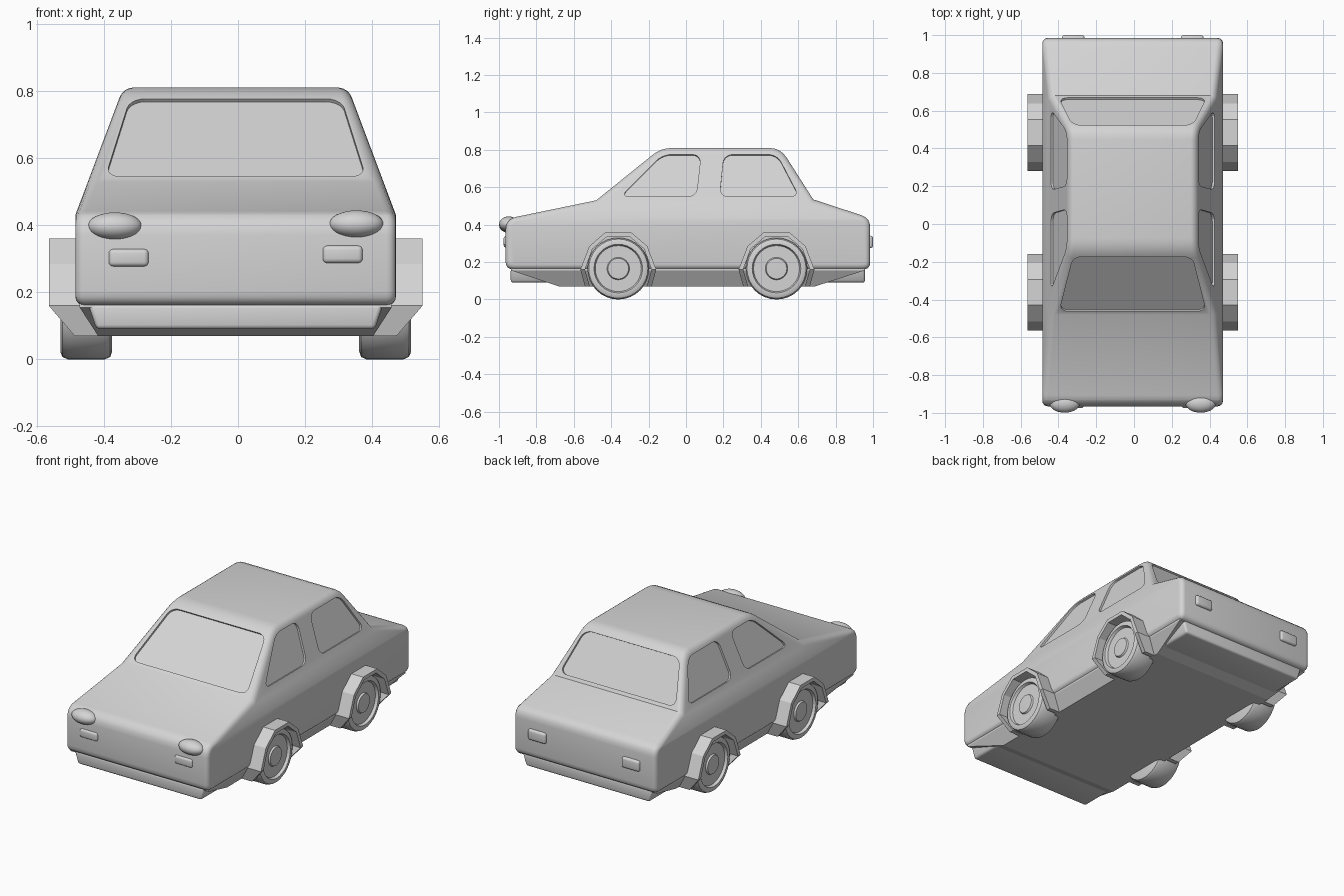
import bpy, bmesh, math
from mathutils import Vector, Matrix

if "Cube" in bpy.data.objects:
    bpy.data.objects.remove(bpy.data.objects["Cube"])

CENTRE_X = -0.007
HALF_WIDTH, BELT, LEAN = 0.478, 0.43, 0.376

grey = bpy.data.materials.new("light_grey")
grey.use_nodes = True
colour = (0.66, 0.66, 0.66, 1)
grey.diffuse_color = colour
grey.node_tree.nodes["Principled BSDF"].inputs["Base Color"].default_value = colour


def finish(name, bm, smooth=True):
    bmesh.ops.recalc_face_normals(bm, faces=bm.faces)
    mesh = bpy.data.meshes.new(name)
    bm.to_mesh(mesh)
    bm.free()
    mesh.materials.append(grey)
    obj = bpy.data.objects.new(name, mesh)
    bpy.context.collection.objects.link(obj)
    obj.location.x = CENTRE_X
    if smooth:
        smooth_shade(obj)
    return obj


def smooth_shade(obj):
    bpy.ops.object.select_all(action='DESELECT')
    obj.select_set(True)
    bpy.context.view_layer.objects.active = obj
    bpy.ops.object.shade_smooth_by_angle(angle=math.radians(32))


def loft(bm, rings):
    """Skin a row of closed rings and cap both ends."""
    rows = [[bm.verts.new(p) for p in ring] for ring in rings]
    for a, b in zip(rows, rows[1:]):
        for i in range(len(a)):
            j = (i + 1) % len(a)
            bm.faces.new((a[i], a[j], b[j], b[i]))
    bm.faces.new(rows[0])
    bm.faces.new(rows[-1])
    return rows


def rounded(corners):
    """Round each (y, z, trim) corner of a closed profile."""
    out = []
    for i, (y, z, trim) in enumerate(corners):
        p = Vector((y, z))
        if not trim:
            out.append(p)
            continue
        a = p + (Vector(corners[i - 1][:2]) - p).normalized() * trim
        b = p + (Vector(corners[(i + 1) % len(corners)][:2]) - p).normalized() * trim
        for k in range(5):
            t = k / 4
            out.append(a * (1 - t) ** 2 + p * 2 * t * (1 - t) + b * t * t)
    return out


def inset(points, d):
    """Move a clockwise profile inward by d with mitred corners."""
    out = []
    for i, p in enumerate(points):
        e = (p - points[i - 1]).normalized()
        f = (points[(i + 1) % len(points)] - p).normalized()
        n1, n2 = Vector((e.y, -e.x)), Vector((f.y, -f.x))
        out.append(p + (n1 + n2) * d / (1 + n1.dot(n2)))
    return out


def half_width(z):
    return HALF_WIDTH - max(0, z - BELT) * LEAN


# Body shell: side profile with rounded flanks, leaning in above the belt line
profile = rounded([(-0.965, 0.16, 0.045), (-0.965, 0.43, 0.06), (-0.48, 0.53, 0),
                   (-0.133, 0.81, 0.06), (0.505, 0.81, 0.06), (0.68, 0.535, 0),
                   (0.985, 0.435, 0.05), (0.985, 0.16, 0.04)])
EDGE = 0.028
layers = []
for k in range(5):
    a = math.pi / 2 * k / 4
    layers.append((HALF_WIDTH - EDGE * (1 - math.cos(a)), EDGE * (1 - math.sin(a))))
layers += [(-x, d) for x, d in reversed(layers)]
bm = bmesh.new()
loft(bm, [[(x, p.x, p.y) for p in inset(profile, d)] for x, d in layers])
bmesh.ops.bisect_plane(bm, geom=bm.verts[:] + bm.edges[:] + bm.faces[:],
                       plane_co=(0, 0, BELT), plane_no=(0, 0, 1), dist=0.0001)
for v in bm.verts:
    v.co.x -= math.copysign(HALF_WIDTH - half_width(v.co.z), v.co.x)
body = finish("body_shell", bm, False)


# Window recesses: shallow rounded pockets cut into the shell
def pocket(bm, corners, outward):
    c = [Vector(p) for p in corners]
    n = (c[1] - c[0]).cross(c[2] - c[0]).normalized()
    if n.dot(Vector(outward)) < 0:
        n.negate()
    low, high = loft(bm, [[p - n * 0.012 for p in c], [p + n * 0.06 for p in c]])
    edges = [bm.edges.get((a, b)) for a, b in zip(low, high)]
    bmesh.ops.bevel(bm, geom=edges, offset=0.045, segments=5, profile=0.5,
                    affect='EDGES')


def screen(bm, base, top, z0, z1, w0, w1, outward):
    """Pocket on a sloping screen running from base to top (y, z)."""
    def y(z):
        return base[0] + (top[0] - base[0]) * (z - base[1]) / (top[1] - base[1])
    pocket(bm, [(-w0, y(z0), z0), (w0, y(z0), z0), (w1, y(z1), z1), (-w1, y(z1), z1)],
           outward)


bm = bmesh.new()
screen(bm, (-0.48, 0.53), (-0.133, 0.81), 0.545, 0.777, 0.388, 0.315, (0, -1, 1))
screen(bm, (0.68, 0.535), (0.505, 0.81), 0.553, 0.777, 0.39, 0.32, (0, 1, 1))
side_windows = [[(-0.35, 0.55), (-0.125, 0.775), (0.08, 0.775), (0.055, 0.55)],
                [(0.18, 0.55), (0.203, 0.775), (0.487, 0.775), (0.605, 0.55)]]
for side in (-1, 1):
    for window in side_windows:
        pocket(bm, [(side * half_width(z), y, z) for y, z in window], (side, 0, 0.4))
cutter = finish("window_cutter", bm, False)
cutter.hide_render = True
mod = body.modifiers.new("windows", 'BOOLEAN')
mod.object = cutter
mod.operation = 'DIFFERENCE'
mod.solver = 'EXACT'
smooth_shade(body)
bpy.ops.object.modifier_apply(modifier=mod.name)
bpy.data.objects.remove(cutter)
smooth_shade(body)


# Underbody tray, narrowing toward the floor
def rectangle(w, y0, y1, z):
    return [(-w, y0, z), (w, y0, z), (w, y1, z), (-w, y1, z)]


bm = bmesh.new()
loft(bm, [rectangle(0.41, -0.68, 0.69, 0.07), rectangle(0.465, -0.935, 0.955, 0.155),
          rectangle(0.465, -0.935, 0.955, 0.2)])
finish("underbody", bm, False)

# Bumpers
for name, y0, y1 in (("front_bumper", -0.937, -0.65), ("rear_bumper", 0.65, 0.957)):
    bm = bmesh.new()
    loft(bm, [rectangle(0.415, y0, y1, 0.09), rectangle(0.44, y0, y1, 0.165)])
    bmesh.ops.bevel(bm, geom=bm.edges[:], offset=0.013, segments=3, profile=0.5,
                    affect='EDGES')
    finish(name, bm)


# Wheel: turned tyre with a recessed disc and raised hub
def wheel(name, side, y):
    bm = bmesh.new()
    section = [(0, 0.368), (0.14, 0.368), (0.158, 0.374), (0.165, 0.39), (0.165, 0.5),
               (0.158, 0.516), (0.145, 0.522), (0.13, 0.522), (0.123, 0.506),
               (0.06, 0.506), (0.055, 0.516), (0, 0.518)]
    verts = [bm.verts.new((side * x, y, 0.165 + r)) for r, x in section]
    edges = [bm.edges.new(pair) for pair in zip(verts, verts[1:])]
    bmesh.ops.spin(bm, geom=verts + edges, cent=(0, y, 0.165), axis=(1, 0, 0),
                   angle=math.tau, steps=32)
    bmesh.ops.remove_doubles(bm, verts=bm.verts, dist=0.0005)
    finish(name, bm)


# Wheel arch: faceted open hoop, tucked in at its feet
def wheel_arch(name, side, y):
    hoop = [((0.178, 0.07), (0.152, 0.07), 0.48), ((0.203, 0.16), (0.178, 0.16), 0.557),
            ((0.155, 0.285), (0.138, 0.27), 0.557), ((0.068, 0.36), (0.058, 0.338), 0.557)]
    hoop += [((-o[0], o[1]), (-i[0], i[1]), x) for o, i, x in reversed(hoop)]
    bm = bmesh.new()
    loft(bm, [[(side * 0.38, y + o[0], o[1]), (side * x, y + o[0], o[1]),
               (side * x, y + i[0], i[1]), (side * 0.38, y + i[0], i[1])]
              for o, i, x in hoop])
    finish(name, bm, False)


for side, word in ((1, "left"), (-1, "right")):
    for end, y in (("front", -0.362), ("rear", 0.484)):
        wheel(f"{end}_{word}_wheel", side, y)
        wheel_arch(f"{end}_{word}_wheel_arch", side, y)


# Lamps: oval headlights and rounded bars front and rear
def headlight(name, x, z):
    bm = bmesh.new()
    shape = Matrix.Translation((x, -0.948, z)) @ Matrix.Diagonal((0.081, 0.051, 0.041, 1))
    bmesh.ops.create_uvsphere(bm, u_segments=32, v_segments=16, radius=1, matrix=shape)
    finish(name, bm)


def lamp_bar(name, x, y, z, depth, height):
    bm = bmesh.new()
    shape = Matrix.Translation((x, y, z)) @ Matrix.Diagonal((0.12, depth, height, 1))
    bmesh.ops.create_cube(bm, size=1, matrix=shape)
    bmesh.ops.bevel(bm, geom=bm.edges[:], offset=0.014, segments=4, profile=0.5,
                    affect='EDGES')
    finish(name, bm)


for side, word in ((1, "left"), (-1, "right")):
    headlight(f"{word}_headlight", side * 0.36, 0.4 + side * 0.003)
    lamp_bar(f"{word}_front_lamp", side * 0.319, -0.957, 0.308 + side * 0.005, 0.036, 0.053)
    lamp_bar(f"{word}_tail_lamp", side * 0.315, 0.98, 0.308, 0.04, 0.066)
